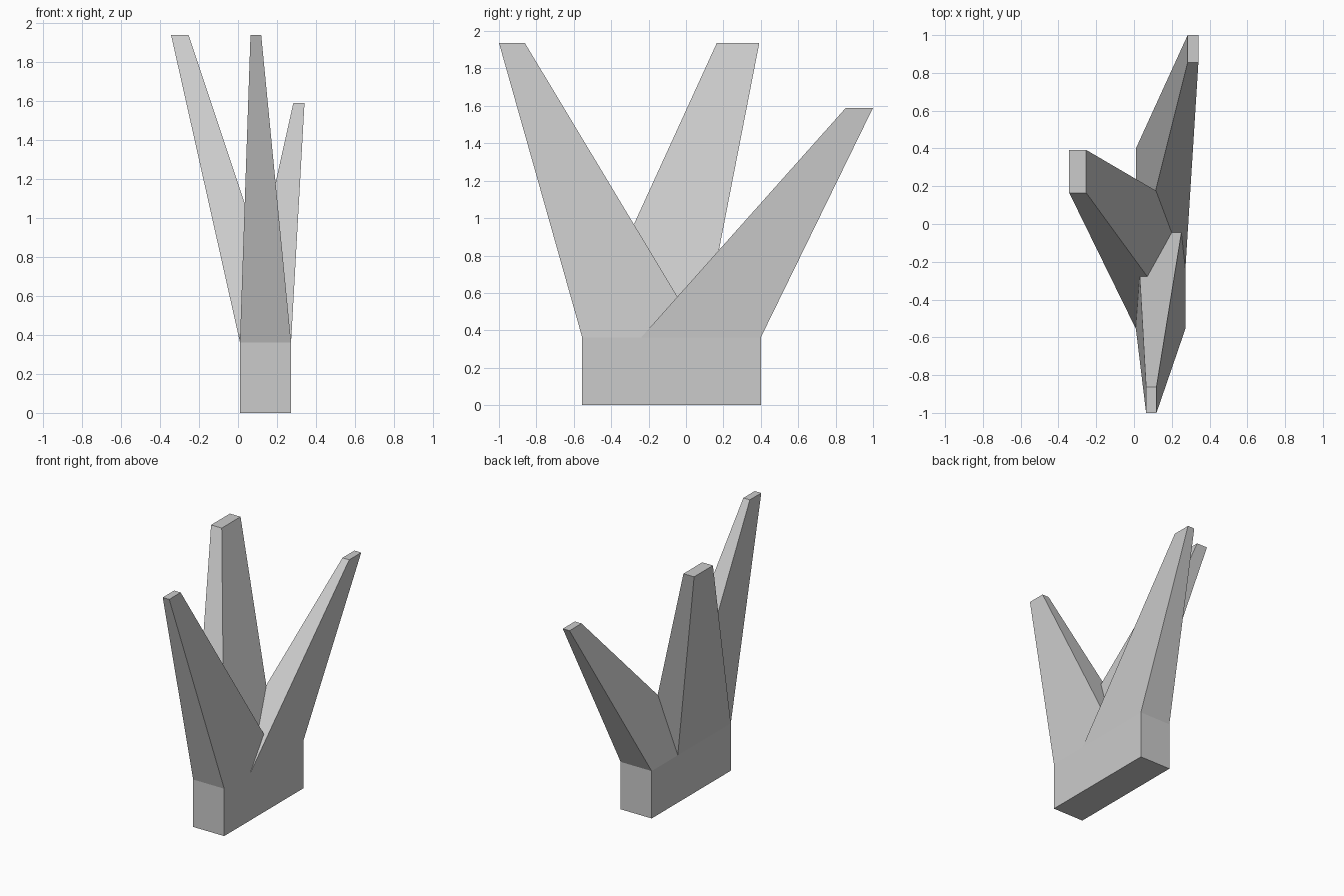
import bpy, bmesh

if "Cube" in bpy.data.objects:
    bpy.data.objects.remove(bpy.data.objects["Cube"])


def tapered_block(name, x0, x1, y0, y1, z0, tx0, tx1, ty0, ty1, z1):
    """Four-sided block running from a lower rectangle to an upper one."""
    bm = bmesh.new()
    bottom = [bm.verts.new((x, y, z0)) for x, y in ((x0, y0), (x1, y0), (x1, y1), (x0, y1))]
    top = [bm.verts.new((x, y, z1)) for x, y in ((tx0, ty0), (tx1, ty0), (tx1, ty1), (tx0, ty1))]
    bm.faces.new(bottom[::-1])
    bm.faces.new(top)
    for i in range(4):
        j = (i + 1) % 4
        bm.faces.new((bottom[i], bottom[j], top[j], top[i]))
    bmesh.ops.recalc_face_normals(bm, faces=bm.faces)
    mesh = bpy.data.meshes.new(name)
    bm.to_mesh(mesh)
    bm.free()
    obj = bpy.data.objects.new(name, mesh)
    bpy.context.collection.objects.link(obj)
    return obj


X0, X1 = 0.01, 0.272           # shared thickness of base and spike roots
FRONT, BACK = -0.555, 0.40     # base ends
ROOT = 0.64                    # depth of each spike root
H = 0.362                      # base height

# Base block
tapered_block("base", X0, X1, FRONT, BACK, 0, X0, X1, FRONT, BACK, H)

# Spikes: root start in y, then tip rectangle and height
spikes = {
    "front_spike": (FRONT, 0.064, 0.119, -1.0, -0.862, 1.937),
    "left_spike": (FRONT, -0.343, -0.253, 0.165, 0.392, 1.937),
    "back_spike": (BACK - ROOT, 0.284, 0.341, 0.855, 1.0, 1.59),
}
for name, (root, tx0, tx1, ty0, ty1, z) in spikes.items():
    tapered_block(name, X0, X1, root, root + ROOT, H, tx0, tx1, ty0, ty1, z)
